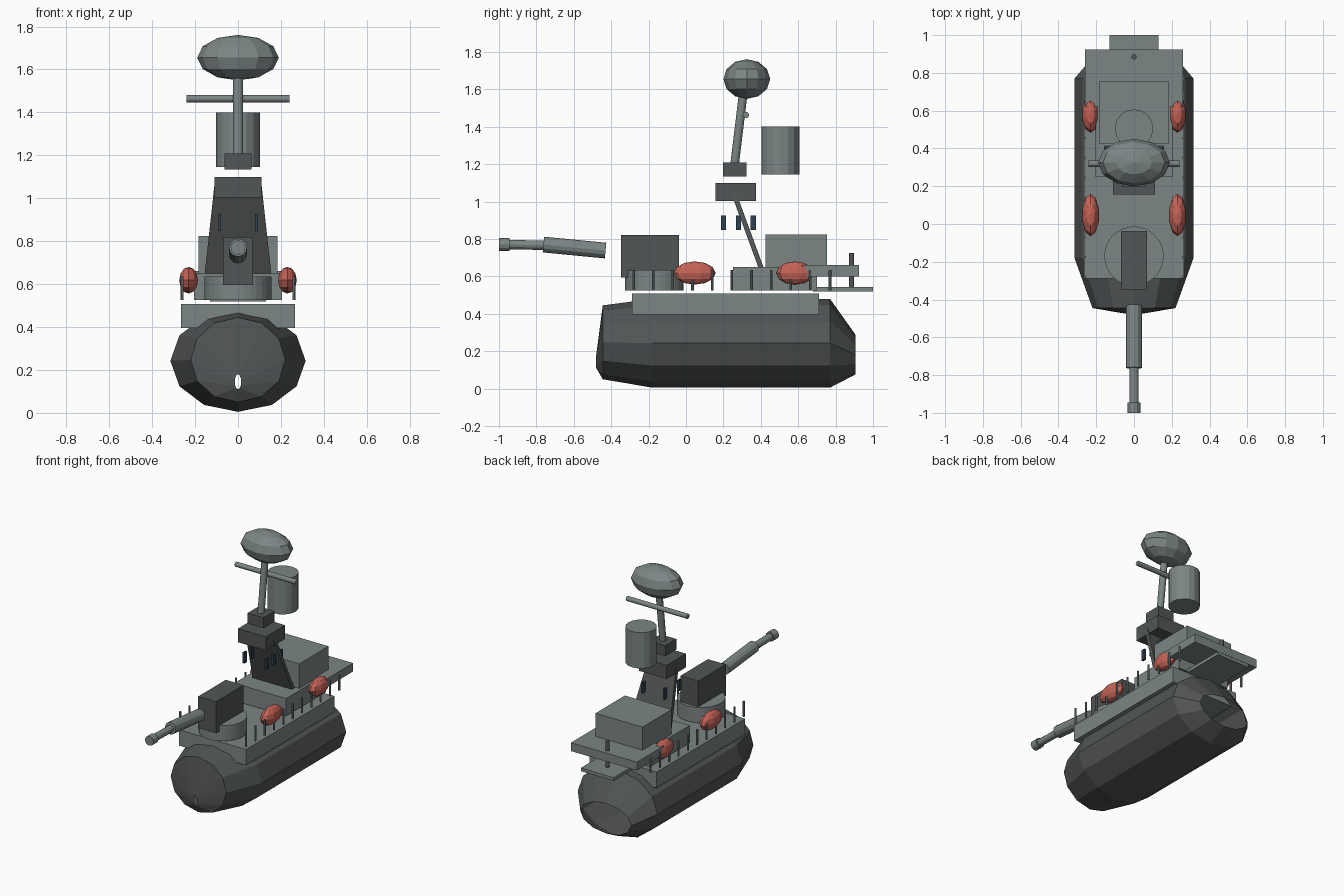
import bpy, bmesh, math
from mathutils import Vector

cube = bpy.data.objects.get("Cube")
if cube:
    bpy.data.objects.remove(cube, do_unlink=True)


def material(name, rgb):
    m = bpy.data.materials.new(name)
    m.use_nodes = True
    m.diffuse_color = (*rgb, 1)
    m.node_tree.nodes["Principled BSDF"].inputs["Base Color"].default_value = (*rgb, 1)
    return m


light = material("light grey", (0.2, 0.235, 0.235))
dark = material("dark grey", (0.085, 0.092, 0.092))
red = material("boat red", (0.56, 0.125, 0.095))
navy = material("window navy", (0.03, 0.055, 0.085))


def finish(name, bm, mat):
    bmesh.ops.recalc_face_normals(bm, faces=bm.faces)
    mesh = bpy.data.meshes.new(name)
    bm.to_mesh(mesh)
    bm.free()
    mesh.materials.append(mat)
    ob = bpy.data.objects.new(name, mesh)
    bpy.context.collection.objects.link(ob)
    return ob


def box(name, x, y, z, mat):
    """Box from x, y and z ranges."""
    bm = bmesh.new()
    bmesh.ops.create_cube(bm, size=1)
    for v in bm.verts:
        v.co = [(a + b) / 2 + c * (b - a) for c, (a, b) in zip(v.co, (x, y, z))]
    return finish(name, bm, mat)


def rod(name, start, end, r, mat, sides=12):
    """Cylinder between two points."""
    a, b = Vector(start), Vector(end)
    bm = bmesh.new()
    bmesh.ops.create_cone(bm, cap_ends=True, segments=sides, radius1=r, radius2=r,
                          depth=(b - a).length)
    turn = (b - a).to_track_quat('Z', 'Y')
    for v in bm.verts:
        v.co = turn @ v.co + (a + b) / 2
    return finish(name, bm, mat)


def ellipsoid(name, centre, radii, mat, segments=12, rings=6):
    bm = bmesh.new()
    bmesh.ops.create_uvsphere(bm, u_segments=segments, v_segments=rings, radius=1)
    for v in bm.verts:
        v.co = [c + p * r for c, p, r in zip(centre, v.co, radii)]
    return finish(name, bm, mat)


# Hull: open shell lofted through elliptical rings (y, half width, bottom, top)
bm = bmesh.new()
previous = None
for y, rx, low, high in ((-0.48, 0.015, 0.11, 0.18), (-0.445, 0.22, 0.05, 0.445),
                         (-0.18, 0.315, 0.005, 0.48), (0.77, 0.315, 0.005, 0.48),
                         (0.905, 0.2, 0.075, 0.29)):
    ring = []
    for i in range(12):
        a = i * math.tau / 12
        ring.append(bm.verts.new((rx * math.cos(a), y,
                                  (low + high) / 2 + (high - low) / 2 * math.sin(a))))
    if previous:
        for i in range(12):
            j = (i + 1) % 12
            bm.faces.new((previous[i], previous[j], ring[j], ring[i]))
    previous = ring
finish("hull", bm, dark)

# Decks and superstructure
box("main_deck", (-0.265, 0.265), (-0.288, 0.71), (0.395, 0.508), light)
box("lower_house", (-0.205, 0.205), (0.25, 0.7), (0.525, 0.65), light)
box("rear_platform", (-0.26, 0.26), (0.62, 0.925), (0.6, 0.66), light)
box("stern_plate", (-0.13, 0.13), (0.68, 1.0), (0.52, 0.543), light)
box("rear_house", (-0.185, 0.185), (0.425, 0.755), (0.65, 0.825), light)
rod("stern_post", (0, 0.885, 0.53), (0, 0.885, 0.725), 0.014, dark)

# Gun turret
rod("turret_base", (0, -0.17, 0.525), (0, -0.17, 0.635), 0.157, light, 32)
box("turret", (-0.07, 0.07), (-0.348, -0.038), (0.595, 0.82), dark)
rod("gun_sleeve", (0, -0.43, 0.738), (0, -0.762, 0.77), 0.042, light)
rod("gun_barrel", (0, -0.755, 0.766), (0, -0.95, 0.77), 0.025, light)
rod("gun_muzzle", (0, -0.945, 0.77), (0, -1.0, 0.77), 0.034, light)

# Leaning tower plate, widening towards the deck
tower = box("tower_plate", (-0.5, 0.5), (-0.014, 0.014), (0.65, 1.06), dark)
for v in tower.data.vertices:
    t = (v.co.z - 0.65) / 0.41
    v.co.x *= 0.31 - 0.09 * t
    v.co.y += 0.4 - 0.15 * t
box("bridge", (-0.11, 0.11), (0.157, 0.375), (1.003, 1.1), dark)
for side in (-1, 1):
    for i in range(3):
        x, y = side * 0.086, 0.2 + i * 0.08
        box("window", (x - 0.007, x + 0.007), (y - 0.014, y + 0.014),
            (0.848, 0.926), navy)

# Mast, radar and funnel
box("mast_foot", (-0.063, 0.063), (0.198, 0.323), (1.133, 1.208), dark)
rod("mast", (0, 0.26, 1.2), (0, 0.305, 1.57), 0.023, light)
rod("mast_crossbar", (-0.24, 0.32, 1.463), (0.24, 0.32, 1.463), 0.017, light)
ellipsoid("radar_dome", (0, 0.325, 1.655), (0.19, 0.125, 0.106), light)
rod("funnel", (0, 0.505, 1.145), (0, 0.505, 1.4), 0.102, light, 16)

# Lifeboats and rail posts on both sides
for side in (-1, 1):
    for y, length in ((0.047, 0.112), (0.583, 0.1)):
        ellipsoid("lifeboat", (side * 0.23, y, 0.618), (0.046, length, 0.062), red, 10)
    for i in range(11):
        x, y = side * 0.26, -0.28 + i * 0.105
        rod("rail_post", (x, y, 0.525), (x, y, 0.635), 0.007, light, 8)
